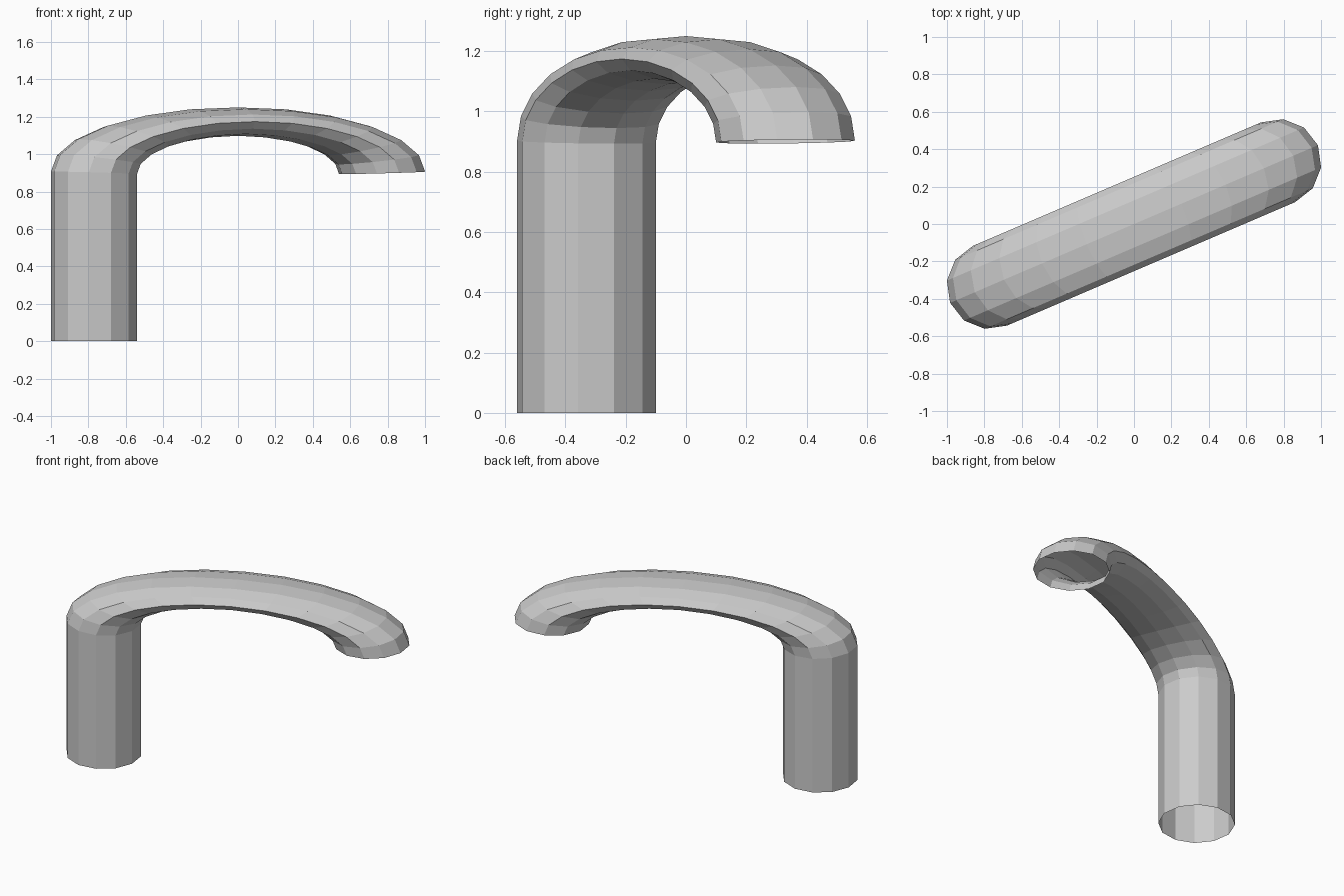
import bpy, bmesh, math

if "Cube" in bpy.data.objects:
    bpy.data.objects.remove(bpy.data.objects["Cube"])

SIDES, STEPS = 12, 12
R, r = 0.838, 0.2318           # bend radius, pipe radius
TURN = math.atan2(0.33, 0.77)  # heading of the hook seen from above
SHAFT, SQUASH = 0.9, 0.327     # shaft height, flattening of the bend


def ring(bm, place):
    verts = []
    for i in range(SIDES):
        a = 2 * math.pi * i / SIDES
        x, y, z = place(r * math.cos(a), r * math.sin(a))
        verts.append(bm.verts.new((x * math.cos(TURN) - y * math.sin(TURN),
                                   x * math.sin(TURN) + y * math.cos(TURN), z)))
    return verts


def bend(t):
    # half torus squashed in z, with slightly tilted ends
    def place(u, v):
        rho = R - u
        z = SHAFT + SQUASH * rho * math.sin(t) + 0.03 * (rho - R) * abs(math.cos(t))
        return -rho * math.cos(t), v, z
    return place


bm = bmesh.new()
# straight shaft foot, then the flattened half-circle handle; both ends open
rings = [ring(bm, lambda u, v: (u - R, v, 0))]
rings += [ring(bm, bend(math.pi * k / STEPS)) for k in range(STEPS + 1)]
for lo, hi in zip(rings, rings[1:]):
    for i in range(SIDES):
        j = (i + 1) % SIDES
        bm.faces.new((lo[i], lo[j], hi[j], hi[i]))
bmesh.ops.recalc_face_normals(bm, faces=bm.faces)

mesh = bpy.data.meshes.new("hooked_pipe")
bm.to_mesh(mesh)
bm.free()
bpy.context.collection.objects.link(bpy.data.objects.new("hooked_pipe", mesh))
